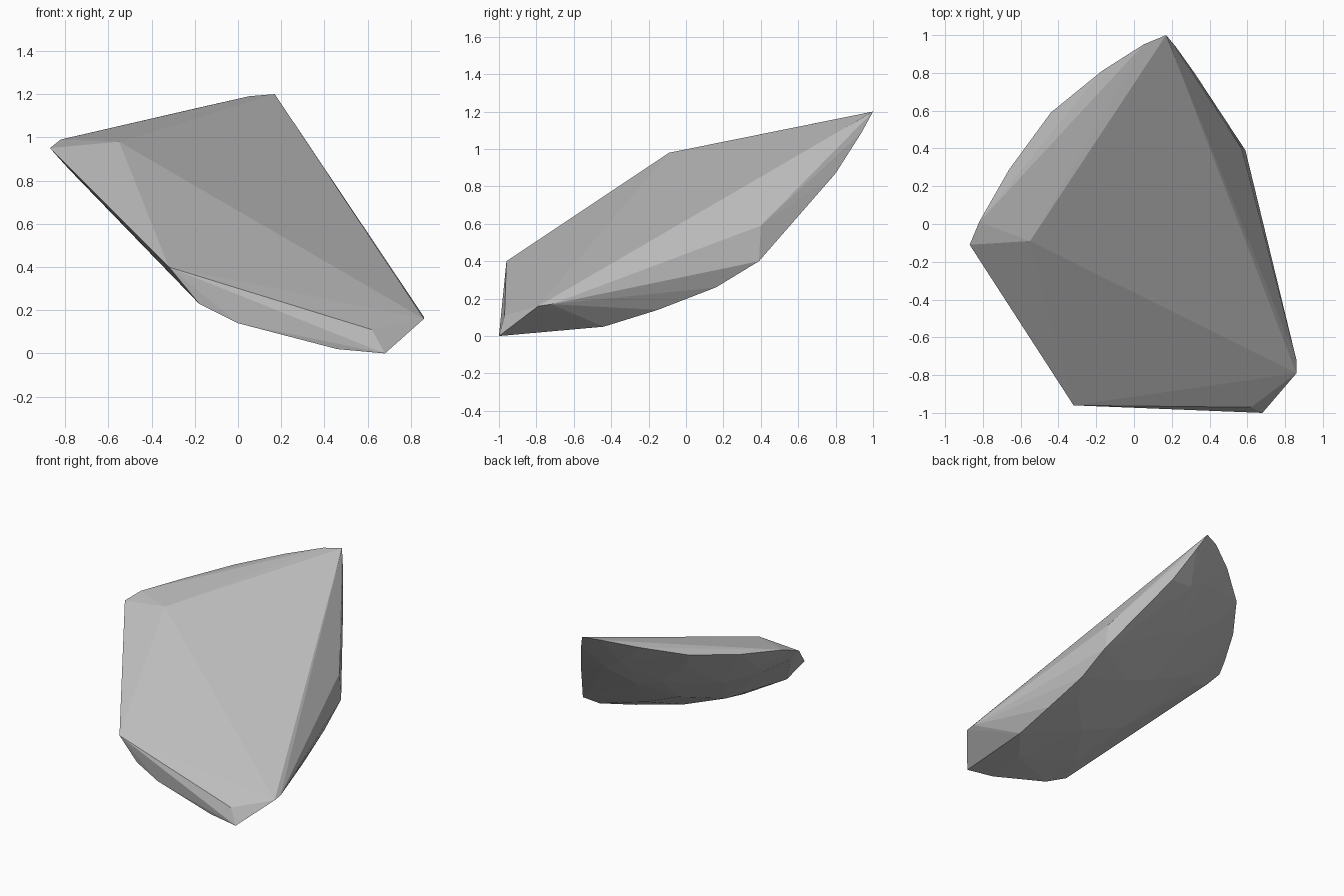
import bpy, bmesh
from mathutils import Vector

if "Cube" in bpy.data.objects:
    bpy.data.objects.remove(bpy.data.objects["Cube"])

# The underside of the shard is a patch of one large sphere
CENTRE, RADIUS = Vector((0.93, -1.0, 2.49)), 2.515

# Outline of the curved underside, walking round the broken edge
rim = [Vector(p) for p in (
    (0.68, -1.0, 0.0), (0.67, -0.44, 0.05), (0.65, -0.15, 0.14),
    (0.61, 0.16, 0.26), (0.59, 0.39, 0.40), (0.32, 0.80, 0.87),
    (0.22, 0.94, 1.09), (0.17, 1.0, 1.2), (0.05, 0.95, 1.19),
    (-0.17, 0.81, 1.14), (-0.44, 0.59, 1.07), (-0.66, 0.29, 1.02),
    (-0.82, 0.01, 0.99), (-0.87, -0.11, 0.95), (-0.78, -0.13, 0.85),
    (-0.18, -0.95, 0.23), (0.0, -0.96, 0.14), (0.46, -0.98, 0.02))]

# Corners of the flat broken upper side
top = [Vector(p) for p in (
    (-0.55, -0.09, 0.98), (-0.32, -0.96, 0.40), (0.62, -0.97, 0.11),
    (0.86, -0.79, 0.16), (0.86, -0.72, 0.17), (0.57, 0.40, 0.59))]

# Bowl points: rings shrunk towards the middle and pushed onto the sphere
middle = sum(rim, Vector()) / len(rim)
bowl = []
for f, step in ((0.72, 2), (0.4, 3), (0.0, 18)):
    for p in rim[::step]:
        q = middle.lerp(p, f) - CENTRE
        bowl.append(CENTRE + q.normalized() * RADIUS)

# Wrap all points in a faceted rock shard
bm = bmesh.new()
for p in rim + top + bowl:
    bm.verts.new(p)
res = bmesh.ops.convex_hull(bm, input=bm.verts[:])
bmesh.ops.delete(bm, geom=[v for v in bm.verts if not v.link_faces], context='VERTS')
bmesh.ops.recalc_face_normals(bm, faces=bm.faces[:])
mesh = bpy.data.meshes.new("rock_shard")
bm.to_mesh(mesh)
bm.free()

# Plain grey stone
stone = bpy.data.materials.new("grey stone")
stone.diffuse_color = (0.5, 0.5, 0.5, 1)
stone.use_nodes = True
stone.node_tree.nodes["Principled BSDF"].inputs["Base Color"].default_value = stone.diffuse_color
mesh.materials.append(stone)
bpy.context.collection.objects.link(bpy.data.objects.new("rock_shard", mesh))
